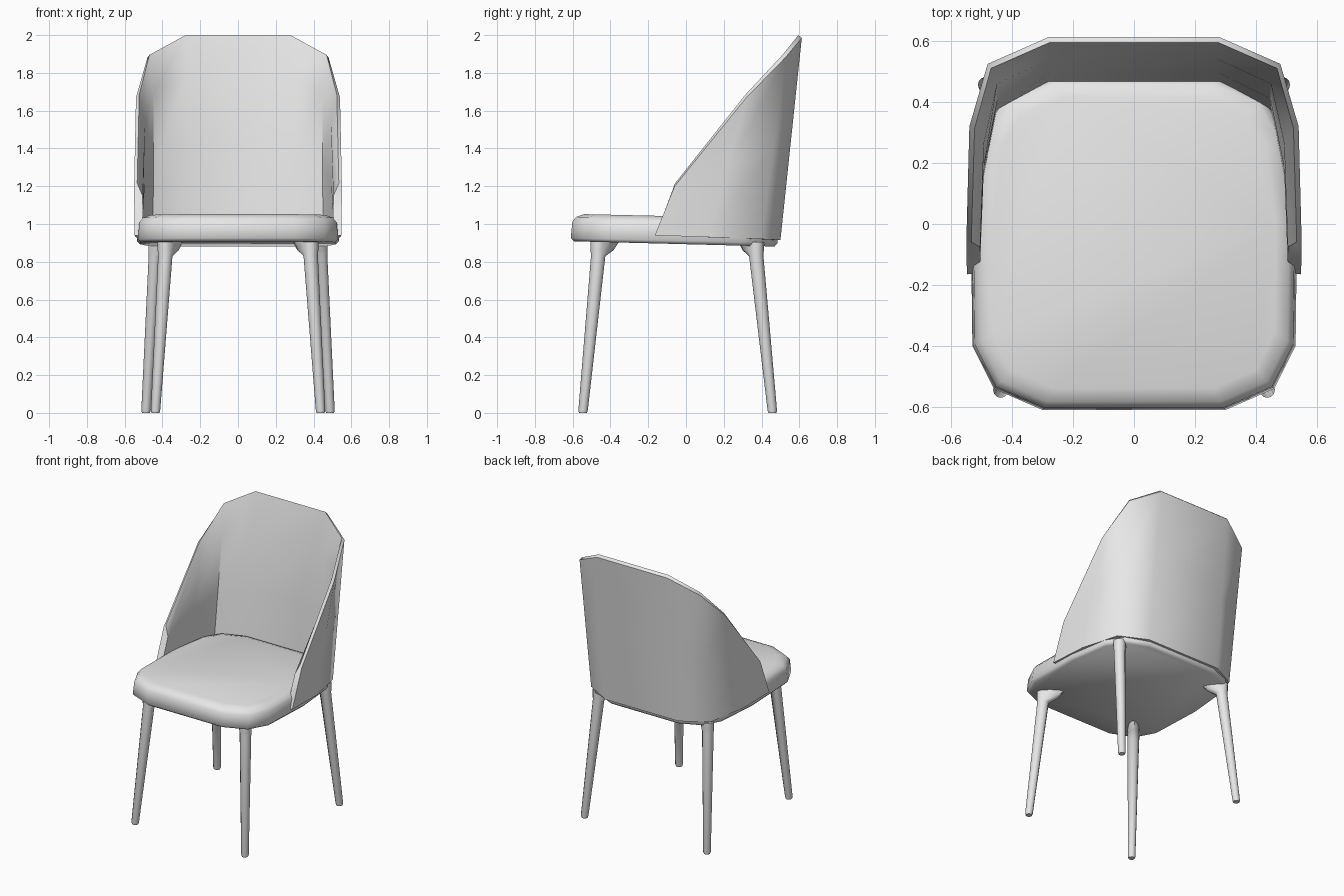
import bpy, bmesh, math
from mathutils import Vector

cube = bpy.data.objects.get("Cube")
if cube:
    bpy.data.objects.remove(cube, do_unlink=True)

grey = bpy.data.materials.new("light_grey")
grey.use_nodes = True
COLOUR = (0.8, 0.8, 0.8, 1)
grey.diffuse_color = COLOUR
grey.node_tree.nodes["Principled BSDF"].inputs["Base Color"].default_value = COLOUR


def loft(name, rings, angle):
    """Skin a list of equal-length closed rings and cap both ends."""
    bm = bmesh.new()
    rows = [[bm.verts.new(p) for p in ring] for ring in rings]
    for a, b in zip(rows, rows[1:]):
        for i in range(len(a)):
            j = (i + 1) % len(a)
            bm.faces.new((a[i], a[j], b[j], b[i]))
    bm.faces.new(rows[0])
    bm.faces.new(rows[-1])
    bmesh.ops.recalc_face_normals(bm, faces=bm.faces)
    mesh = bpy.data.meshes.new(name)
    bm.to_mesh(mesh)
    bm.free()
    mesh.materials.append(grey)
    obj = bpy.data.objects.new(name, mesh)
    bpy.context.collection.objects.link(obj)
    bpy.ops.object.select_all(action='DESELECT')
    obj.select_set(True)
    bpy.context.view_layer.objects.active = obj
    bpy.ops.object.shade_smooth_by_angle(angle=math.radians(angle))
    return obj


def mirrored(points):
    return points + [(-p[0],) + tuple(p[1:]) for p in reversed(points)]


# Seat cushion: one outline, scaled through bottom, side and rounded top
outline = mirrored([(0.30, -0.61), (0.46, -0.54), (0.53, -0.40), (0.535, 0.0),
                    (0.50, 0.30), (0.43, 0.42), (0.27, 0.485)])


def seat_ring(scale, z, slope):
    return [(x * scale, -0.06 + (y + 0.06) * scale, z - slope * y) for x, y in outline]


loft("seat", [seat_ring(0.97, 0.893, 0.025), seat_ring(1.0, 0.91, 0.025),
              seat_ring(0.985, 1.0, 0.02), seat_ring(0.95, 1.025, 0.02),
              seat_ring(0.87, 1.04, 0.02)], 75)

# Wrapped backrest shell: (bottom point, rim point) from wing tip to back
columns = [((0.548, -0.165, 0.94), (0.55, -0.06, 1.20)),
           ((0.54, 0.12, 0.93), (0.54, 0.32, 1.67)),
           ((0.475, 0.40, 0.92), (0.48, 0.525, 1.88)),
           ((0.29, 0.50, 0.915), (0.28, 0.613, 1.985))]
inward = [(-0.9, 0.1), (-0.95, -0.3), (-0.6, -0.8), (-0.15, -1.0)]


def shell_section(column, direction):
    low, rim = Vector(column[0]), Vector(column[1])
    d = Vector((*direction, 0))
    lift = Vector((0, 0, 0.015))
    return [tuple(p) for p in (low, low.lerp(rim, 0.5), rim, rim + d * 0.018 + lift,
                               low.lerp(rim, 0.8) + d * 0.05,
                               low.lerp(rim, 0.4) + d * 0.05, low + d * 0.04)]


half = [shell_section(c, d) for c, d in zip(columns, inward)]
other = [[(-x, y, z) for x, y, z in ring] for ring in reversed(half)]
loft("backrest", half + other, 50)


# Tapered legs with a bracket flaring towards the middle of the seat
def leg(name, foot, top):
    inner = -Vector((*top, 0)).normalized()
    rings = []
    for centre, z, radius, flare in ((foot, 0, 0.021, 0), (foot, 0.012, 0.025, 0),
                                     (top, 0.83, 0.038, 0), (top, 0.86, 0.04, 0.06),
                                     (top, 0.905, 0.04, 0.10)):
        ring = []
        for i in range(12):
            a = math.tau * i / 12
            d = Vector((math.cos(a), math.sin(a), 0))
            p = Vector((*centre, z)) + d * radius + inner * max(0, d.dot(inner)) * flare
            ring.append(p)
        rings.append(ring)
    loft(name, rings, 50)


for side, s in (("left", 1), ("right", -1)):
    leg("front_leg_" + side, (s * 0.437, -0.545), (s * 0.385, -0.465))
    leg("back_leg_" + side, (s * 0.487, 0.457), (s * 0.435, 0.372))
